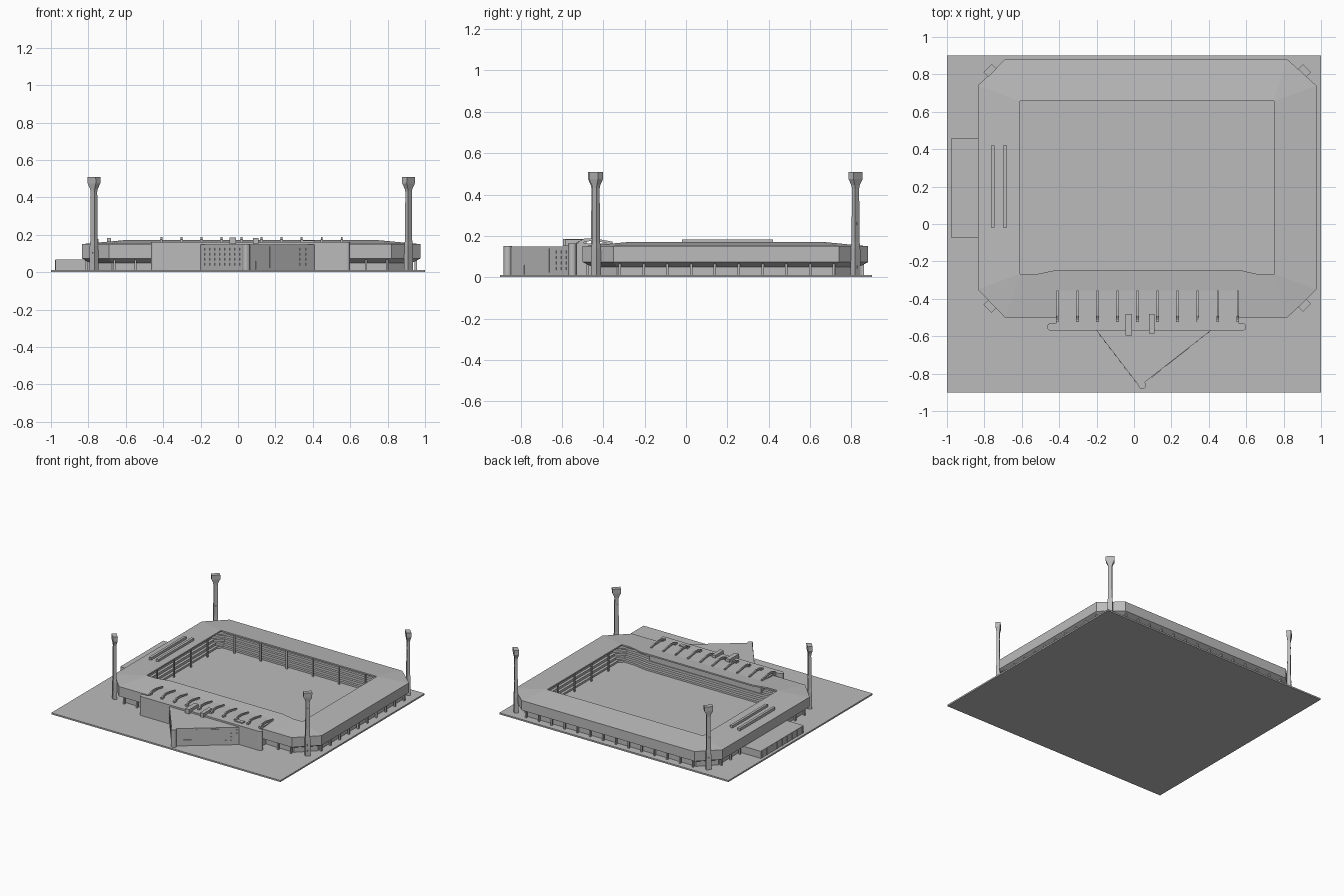
import bpy, bmesh, math
from mathutils import Matrix, Vector

if "Cube" in bpy.data.objects:
    bpy.data.objects.remove(bpy.data.objects["Cube"])

mat = bpy.data.materials.new("concrete grey")
mat.diffuse_color = (0.5, 0.5, 0.5, 1)
mat.use_nodes = True
mat.node_tree.nodes["Principled BSDF"].inputs["Base Color"].default_value = mat.diffuse_color


def finish(name, bm):
    bmesh.ops.recalc_face_normals(bm, faces=bm.faces)
    me = bpy.data.meshes.new(name)
    bm.to_mesh(me)
    bm.free()
    me.materials.append(mat)
    ob = bpy.data.objects.new(name, me)
    bpy.context.collection.objects.link(ob)
    return ob


def boxes(name, items):
    """items: (centre, size, rotation about z)"""
    bm = bmesh.new()
    for c, s, r in items:
        m = Matrix.Translation(c) @ Matrix.Rotation(r, 4, 'Z') @ Matrix.Diagonal((*s, 1))
        bmesh.ops.create_cube(bm, size=1, matrix=m)
    return finish(name, bm)


def span(x0, x1, y0, y1, z0, z1):
    return (((x0 + x1) / 2, (y0 + y1) / 2, (z0 + z1) / 2), (x1 - x0, y1 - y0, z1 - z0), 0)


def loft(name, rings, caps=True, loop=False):
    bm = bmesh.new()
    vs = [[bm.verts.new(p) for p in r] for r in rings]
    n = len(rings[0])
    pairs = list(zip(vs, vs[1:])) + ([(vs[-1], vs[0])] if loop else [])
    for a, b in pairs:
        for i in range(n):
            j = (i + 1) % n
            bm.faces.new((a[i], a[j], b[j], b[i]))
    if caps and not loop:
        bm.faces.new(vs[0])
        bm.faces.new(vs[-1])
    return finish(name, bm)


def prism(name, pts, z0, z1):
    return loft(name, [[(x, y, z) for x, y in pts] for z in (z0, z1)])


G = 0.012  # ground slab top
boxes("ground_slab", [span(-1, 1, -0.9, 0.9, 0, G)])

# Stadium bowl: one cross-section swept between outer and inner outline
outer = [(-.69, -.5), (-.53, -.5), (-.41, -.5), (.56, -.5), (.67, -.5), (.82, -.5),
         (.975, -.35), (.975, .74), (.82, .88), (-.69, .88), (-.835, .74), (-.835, -.35)]
e = 0.004
inner = [(-.61 + e, -.27), (-.53, -.27), (-.41, -.245), (.56, -.245), (.67, -.27), (.75 - e, -.27),
         (.75, -.27 + e), (.75, .66 - e), (.75 - e, .66), (-.61 + e, .66), (-.61, .66 - e), (-.61, -.27 + e)]


def ring(t, z):
    return [(a[0] + (b[0] - a[0]) * t, a[1] + (b[1] - a[1]) * t, z) for a, b in zip(outer, inner)]


section = [(.2, G), (.2, .05), (0, .073), (0, .15), (1, .171), (1, .16), (.3, .142), (.3, .122)]
steps = 6
for i in range(steps):                      # seating terraces
    t = .36 + i * .09
    z = .122 - i * .019
    section += [(t, z), (t, z - .019 if i < steps - 1 else G)]
loft("stadium_bowl", [ring(t, z) for t, z in section], loop=True)

# Posts holding up the inner roof edge
posts = []
for i in range(6):
    x = -.5 + i * .228
    posts.append(((x, .672, .09), (.014, .008, .15), 0))
for i in range(4):
    y = -.12 + i * .21
    posts += [((.762, y, .09), (.008, .014, .15), 0), ((-.622, y, .09), (.008, .014, .15), 0)]
boxes("inner_roof_posts", posts)

# Columns under the overhanging facade
cols = []
h = .055
for i in range(14):
    x = -.66 + i * .112
    cols.append(((x, .855, G + h / 2), (.012, .014, h), 0))
    if x < -.45 or x > .6:
        cols.append(((x, -.475, G + h / 2), (.012, .014, h), 0))
for i in range(10):
    y = -.32 + i * .115
    cols.append(((.95, y, G + h / 2), (.014, .012, h), 0))
    cols.append(((-.81, y, G + h / 2), (.014, .012, h), 0))
boxes("facade_columns", cols)

# Entrance building with rounded wing ends
boxes("entrance_body", [span(-.415, .56, -.569, -.345, G, .162)])


def wing(name, x0, x1, side):
    r = .02
    arc = [(r * math.cos(a), r * math.sin(a)) for a in [-math.pi / 2 + math.pi * k / 8 for k in range(9)]]
    end = x1 - r if side > 0 else x0 + r
    pts = [(end + side * c, -.55 + s) for c, s in arc]
    base = x0 if side > 0 else x1
    prism(name, pts + [(base, -.53), (base, -.57)], G, .162)


wing("left_wing_wall", -.465, -.2, -1)
wing("right_wing_wall", .41, .6, 1)

# Pointed front block with rounded nose
prism("entrance_wedge", [(-.2, -.565), (-.2, -.57), (.03, -.87), (.065, -.84), (.41, -.57), (.41, -.565)], G, .149)
nose = [(.044 + .02 * math.cos(k * math.pi / 8), -.862 + .02 * math.sin(k * math.pi / 8)) for k in range(16)]
prism("wedge_nose", nose, G, .15)


def wall_panels(name, p0, p1, rects, thick=.006):
    """rects: (u0, u1, z0, z1) with u from 0 to 1 along the wall"""
    p0, p1 = Vector(p0), Vector(p1)
    d = p1 - p0
    ang = math.atan2(d.y, d.x)
    boxes(name, [((*(p0 + d * (u0 + u1) / 2), (z0 + z1) / 2), (d.length * (u1 - u0), thick, z1 - z0), ang)
                 for u0, u1, z0, z1 in rects])


def grid(u0, u1, nu, w):
    return [(u - w / 2, u + w / 2, z, z + .014) for z in (.035, .062, .089, .116)
            for u in [u0 + (u1 - u0) * k / (nu - 1) for k in range(nu)]]


wall_panels("left_wedge_windows", (-.2, -.57), (.03, -.87), grid(.08, .9, 8, .04))
wall_panels("right_wedge_windows", (.065, -.84), (.41, -.57), grid(.78, .96, 3, .024))
wall_panels("entrance_panel", (.065, -.84), (.41, -.57), [(.3, .67, .022, .138)])
wall_panels("entrance_door", (.065, -.84), (.41, -.57), [(.08, .22, .014, .06)], .008)

# Curved roof ribs over the entrance
rib = [(-.52, .15), (-.52, .172), (-.49, .188), (-.44, .188), (-.40, .18), (-.355, .172), (-.355, .158),
       (-.41, .17), (-.45, .175), (-.49, .173), (-.503, .15)]
for i in range(10):
    x = -.41 + i * .1072
    loft("roof_rib", [[(x + s, y, z) for y, z in rib] for s in (-.005, .005)])
boxes("rib_feet", [((-.41 + i * .1072, -.508, .165), (.015, .03, .02), 0) for i in range(10)])

# Roof boxes and roof bars
boxes("roof_boxes", [span(-.045, -.01, -.595, -.48, .15, .185), span(.08, .11, -.585, -.48, .15, .183),
                     span(.34, .41, -.53, -.5, .15, .17)])
boxes("roof_bars", [span(-.765, -.745, -.02, .42, .15, .178), span(-.70, -.68, -.02, .42, .15, .182)])

# Side annex with pilasters
boxes("side_annex", [span(-.975, -.78, -.075, .46, G, .068)])
boxes("annex_pilasters", [((-.976, -.06 + i * .063, .038), (.006, .01, .052), 0) for i in range(9)])

# Floodlight towers: stacked rectangular sections, turned along the corners
tower = [(.038, .030, G), (.036, .028, .14), (.031, .024, .17), (.028, .021, .43), (.034, .024, .445),
         (.062, .034, .475), (.062, .036, .51)]
for x, y, a in [(-.77, .82, 45), (.912, .82, -45), (.912, -.435, 45), (-.77, -.44, -45)]:
    rot = Matrix.Rotation(math.radians(a), 3, 'Z')

    def place(px, py, z):
        return Vector((x, y, 0)) + rot @ Vector((px, py, z))
    loft("floodlight_tower", [[place(sx * w / 2, sy * d / 2, z) for sx, sy in ((-1, -1), (1, -1), (1, 1), (-1, 1))]
                              for w, d, z in tower])
    boxes("tower_windows", [(place(0, 0, z), (.01, d, .014), math.radians(a))
                            for z, d in ((.05, .034), (.1, .033), (.26, .027), (.38, .025))])
